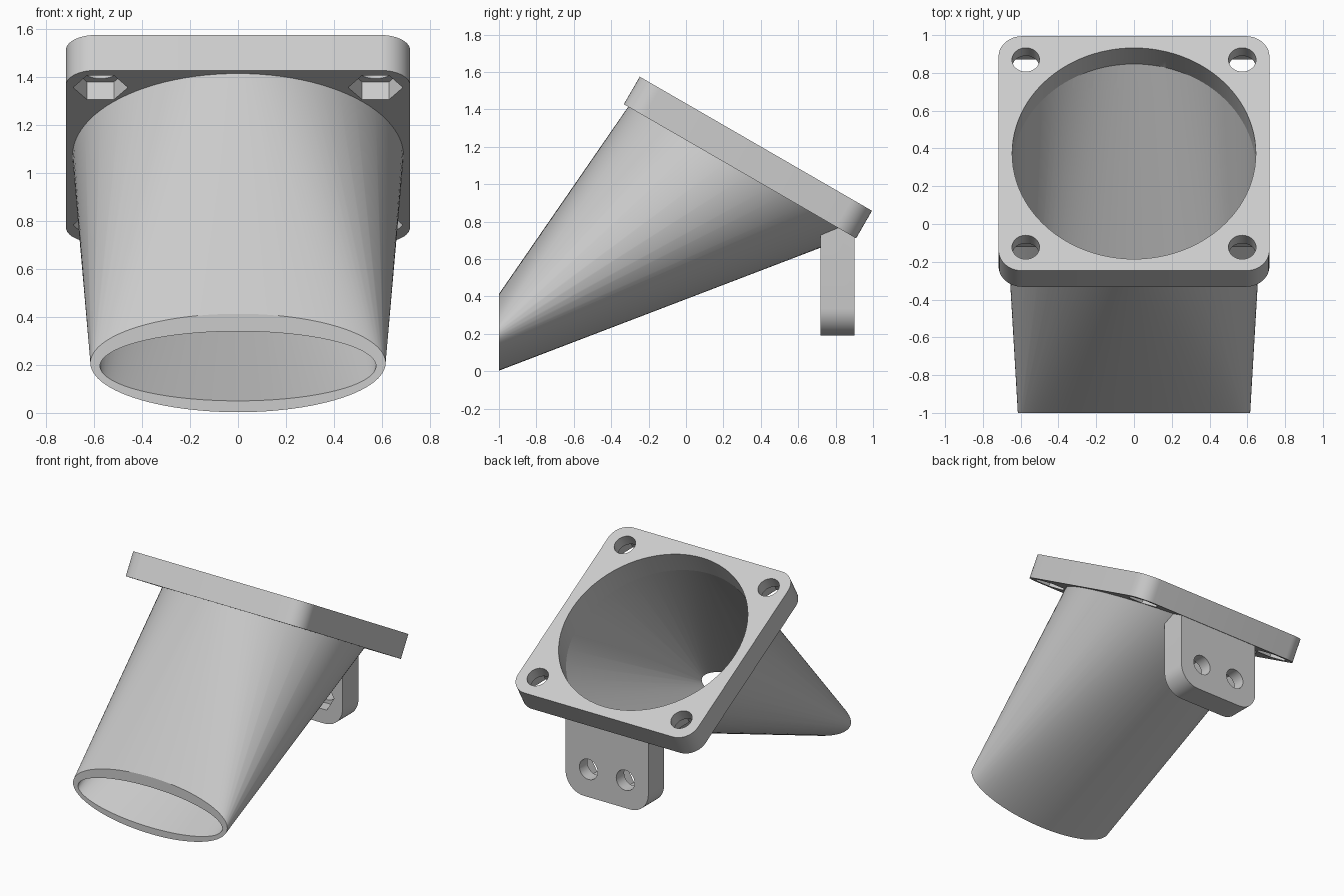
import bpy, bmesh
from math import radians, sin, cos, pi
from mathutils import Matrix, Vector

if "Cube" in bpy.data.objects:
    bpy.data.objects.remove(bpy.data.objects["Cube"])

grey = bpy.data.materials.new("light grey plastic")
grey.use_nodes = True
GREY = (0.6, 0.6, 0.6, 1)
grey.diffuse_color = GREY
grey.node_tree.nodes["Principled BSDF"].inputs["Base Color"].default_value = GREY

# Main sizes
SEG = 96
HALF, THICK = 0.717, 0.17
PLATE = Matrix.Translation((0, 0.331, 1.1425)) @ Matrix.Rotation(radians(-30), 4, 'X')
TAB_DEPTH = 0.18
TAB = Matrix.Translation((0, 0.81, 0)) @ Matrix.Rotation(radians(90), 4, 'X')


def finish(bm, name):
    bmesh.ops.recalc_face_normals(bm, faces=bm.faces)
    mesh = bpy.data.meshes.new(name)
    bm.to_mesh(mesh)
    bm.free()
    obj = bpy.data.objects.new(name, mesh)
    obj.data.materials.append(grey)
    bpy.context.collection.objects.link(obj)
    return obj


def ellipse(rx, ry, n=SEG):
    return [(rx * cos(2 * pi * i / n), ry * sin(2 * pi * i / n)) for i in range(n)]


def rounded(x, y0, y1, r_low, r_high, steps=10):
    """Rectangle outline with rounded lower and upper corners."""
    pts = []
    corners = [(1, 1, r_high), (-1, 1, r_high), (-1, -1, r_low), (1, -1, r_low)]
    for k, (sx, sy, r) in enumerate(corners):
        cx, cy = sx * (x - r), (y1 - r if sy > 0 else y0 + r)
        for i in range(steps + 1 if r else 1):
            a = pi / 2 * (k + i / steps)
            pts.append((cx + r * cos(a), cy + r * sin(a)))
    return pts


def prism(name, outline, z0, z1, matrix):
    bm = bmesh.new()
    low, high = ([bm.verts.new(matrix @ Vector((x, y, z))) for x, y in outline]
                 for z in (z0, z1))
    bm.faces.new(low)
    bm.faces.new(high)
    for i in range(len(low)):
        j = (i + 1) % len(low)
        bm.faces.new((low[i], low[j], high[j], high[i]))
    return finish(bm, name)


def cut(obj, cutters):
    """Subtract each cutter, then remove it."""
    for c in cutters:
        c.hide_render = True
        mod = obj.modifiers.new("cut", 'BOOLEAN')
        mod.operation, mod.solver, mod.object = 'DIFFERENCE', 'EXACT', c
    bpy.context.view_layer.update()
    graph = bpy.context.evaluated_depsgraph_get()
    mesh = bpy.data.meshes.new_from_object(obj.evaluated_get(graph))
    obj.modifiers.clear()
    obj.data = mesh
    for c in cutters:
        bpy.data.objects.remove(c)


def screw_cutters(x, y, matrix, depth, nut_side):
    """Round through hole with a hexagonal nut pocket on one face."""
    place = matrix @ Matrix.Translation((x, y, 0))
    nut = sorted((0, nut_side * depth))
    return [prism("hole_cutter", ellipse(0.073, 0.073, 32), -depth, depth, place),
            prism("nut_cutter", ellipse(0.114, 0.114, 6), nut[0], nut[1], place)]


def hull_shell(bm, radius, rx, z0, z1, caps=False):
    """Hull from the round inlet under the plate to the flat oval outlet."""
    inlet = [bm.verts.new(PLATE @ Vector((x, y, -THICK / 2)))
             for x, y in ellipse(radius, radius)]
    outlet = [bm.verts.new((x, -1, (z0 + z1) / 2 - z))
              for x, z in ellipse(rx, (z1 - z0) / 2)]
    bmesh.ops.convex_hull(bm, input=inlet + outlet)
    if not caps:
        rings = (set(inlet), set(outlet))
        mine = rings[0] | rings[1]
        flat = [f for f in bm.faces if set(f.verts) <= mine
                and any(set(f.verts) <= ring for ring in rings)]
        bmesh.ops.delete(bm, geom=flat, context='FACES_ONLY')
    return inlet, outlet


OUTER = (0.69, 0.615, 0.003, 0.413)
INNER = (0.645, 0.575, 0.05, 0.34)

# Funnel: outer and inner walls joined by rims
bm = bmesh.new()
walls = hull_shell(bm, *OUTER), hull_shell(bm, *INNER)
for outer, inner in zip(*walls):
    for i in range(SEG):
        j = (i + 1) % SEG
        bm.faces.new((outer[i], outer[j], inner[j], inner[i]))
funnel = finish(bm, "funnel")


def bore():
    return prism("bore_cutter", ellipse(0.645, 0.645), -THICK / 2 - 0.001, THICK, PLATE)


# Mounting plate with bore, screw holes and nut pockets underneath
plate = prism("mounting_plate", rounded(HALF, -HALF, HALF, 0.125, 0.125),
              -THICK / 2, THICK / 2, PLATE)
cutters = [bore()]
for sx in (-1, 1):
    for sy in (-1, 1):
        cutters += screw_cutters(sx * 0.573, sy * 0.573, PLATE, THICK, -1)
        # keep the pocket to the lower half of the plate
cut(plate, cutters)

# Rear bracket, its top sloped to end inside the plate
bracket = prism("rear_bracket", rounded(0.33, 0.19, 0.9, 0.145, 0),
                -TAB_DEPTH / 2, TAB_DEPTH / 2, TAB)
for v in bracket.data.vertices:
    if v.co.z > 0.8:
        v.co.z = 1.1425 - (v.co.y - 0.331) * 0.577
bm = bmesh.new()
hull_shell(bm, *INNER, caps=True)
cutters = [finish(bm, "funnel_cutter"), bore()]
for sx in (-1, 1):
    cutters += screw_cutters(sx * 0.147, 0.39, TAB, TAB_DEPTH, 1)
cut(bracket, cutters)

# Smooth curved walls, keep sharp edges
bpy.ops.object.select_all(action='DESELECT')
for obj in (funnel, plate, bracket):
    obj.select_set(True)
bpy.context.view_layer.objects.active = funnel
bpy.ops.object.shade_smooth_by_angle(angle=radians(30))
